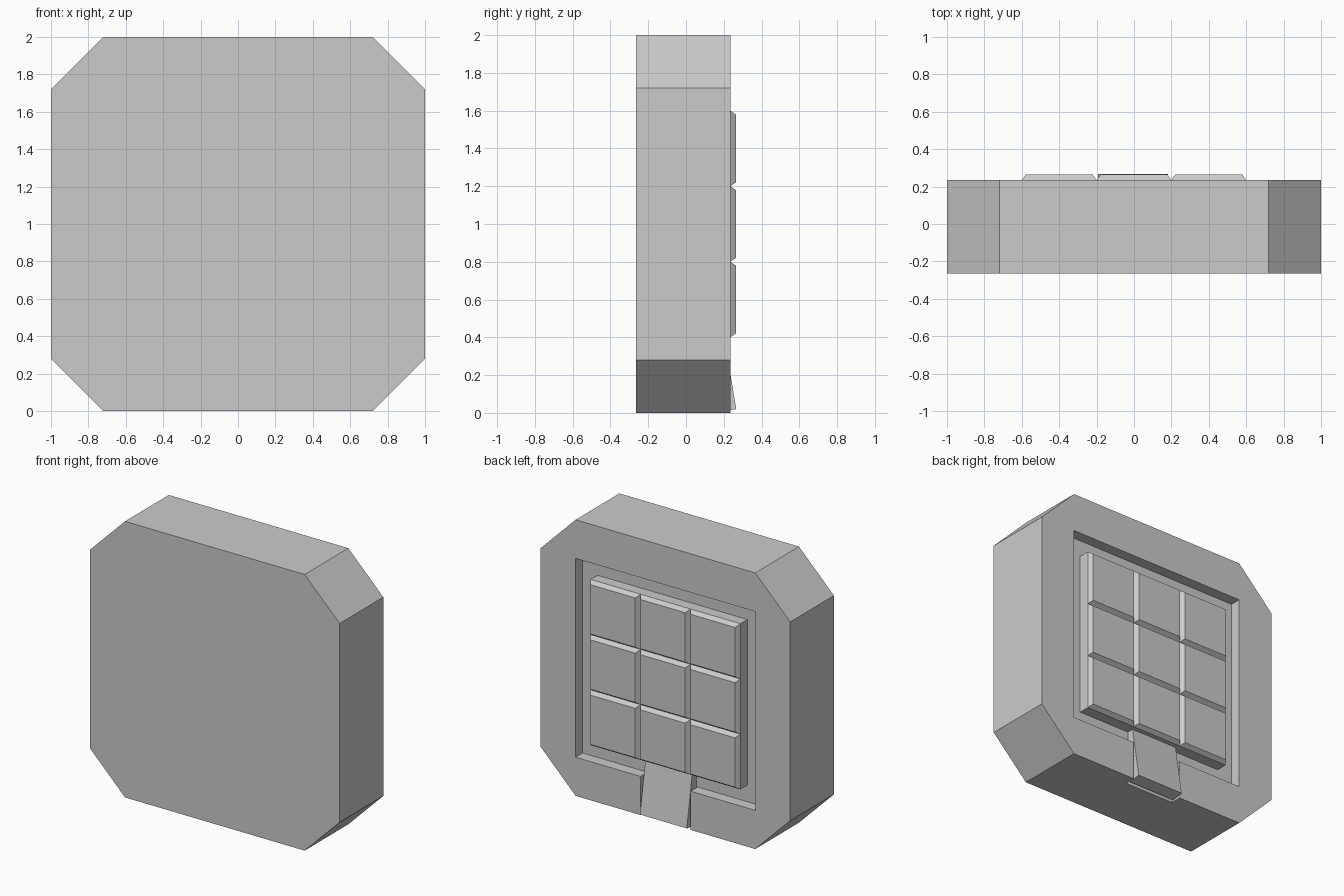
import bpy, bmesh, math
from mathutils import Matrix, Vector

if "Cube" in bpy.data.objects:
    bpy.data.objects.remove(bpy.data.objects["Cube"])

BACK, FLOOR, FRONT = 0.235, 0.155, -0.265


def add_object(name, bm):
    bmesh.ops.recalc_face_normals(bm, faces=bm.faces)
    mesh = bpy.data.meshes.new(name)
    bm.to_mesh(mesh)
    bm.free()
    ob = bpy.data.objects.new(name, mesh)
    bpy.context.collection.objects.link(ob)
    return ob


def prism(name, profile, y0, y1):
    """Extrude an (x, z) outline along y."""
    bm = bmesh.new()
    face = bm.faces.new([bm.verts.new((x, y0, z)) for x, z in profile])
    ext = bmesh.ops.extrude_face_region(bm, geom=[face])
    verts = [v for v in ext["geom"] if isinstance(v, bmesh.types.BMVert)]
    bmesh.ops.translate(bm, verts=verts, vec=(0, y1 - y0, 0))
    return add_object(name, bm)


def mirrored(half):
    return half + [(-x, z) for x, z in reversed(half)]


# Octagonal body
body = prism("body", mirrored([(0.72, 0), (1, 0.28), (1, 1.72), (0.72, 2)]), FRONT, BACK)

# Square recess with a slot open at the bottom edge
cutter = prism("recess_cutter",
               mirrored([(0.2, -0.1), (0.2, 0.28), (0.72, 0.28), (0.72, 1.72)]), FLOOR, 0.4)
cutter.hide_render = True
mod = body.modifiers.new("recess", "BOOLEAN")
mod.operation = "DIFFERENCE"
mod.solver = "EXACT"
mod.object = cutter
bpy.context.view_layer.objects.active = body
bpy.ops.object.modifier_apply(modifier=mod.name)
bpy.data.objects.remove(cutter)

# Block of nine bevelled tiles
bm = bmesh.new()
bmesh.ops.create_grid(bm, x_segments=3, y_segments=3, size=0.6,
                      matrix=Matrix.Translation((0, BACK, 1)) @ Matrix.Rotation(-math.pi / 2, 4, "X"))
tiles = bm.faces[:]
rim = [e for e in bm.edges if e.is_boundary]
skirt = bmesh.ops.extrude_edge_only(bm, edges=rim)
for v in [g for g in skirt["geom"] if isinstance(g, bmesh.types.BMVert)]:
    v.co.y = FLOOR
bmesh.ops.inset_individual(bm, faces=tiles, thickness=0.03, depth=0.03)
add_object("tile_block", bm)

# Tilted tongue in the slot: outer lower edge at z 0.02, upper end inside the tile block
bm = bmesh.new()
tilt = math.atan(1 / 6)
length, thick = 0.46, 0.09
bmesh.ops.create_cube(bm, size=1)
bmesh.ops.scale(bm, verts=bm.verts, vec=(0.375, thick, length))
bmesh.ops.translate(bm, verts=bm.verts, vec=(0, -thick / 2, length / 2))
bmesh.ops.transform(bm, verts=bm.verts,
                    matrix=Matrix.Translation((-0.005, 0.266, 0.02)) @ Matrix.Rotation(tilt, 4, "X"))
add_object("tongue", bm)
